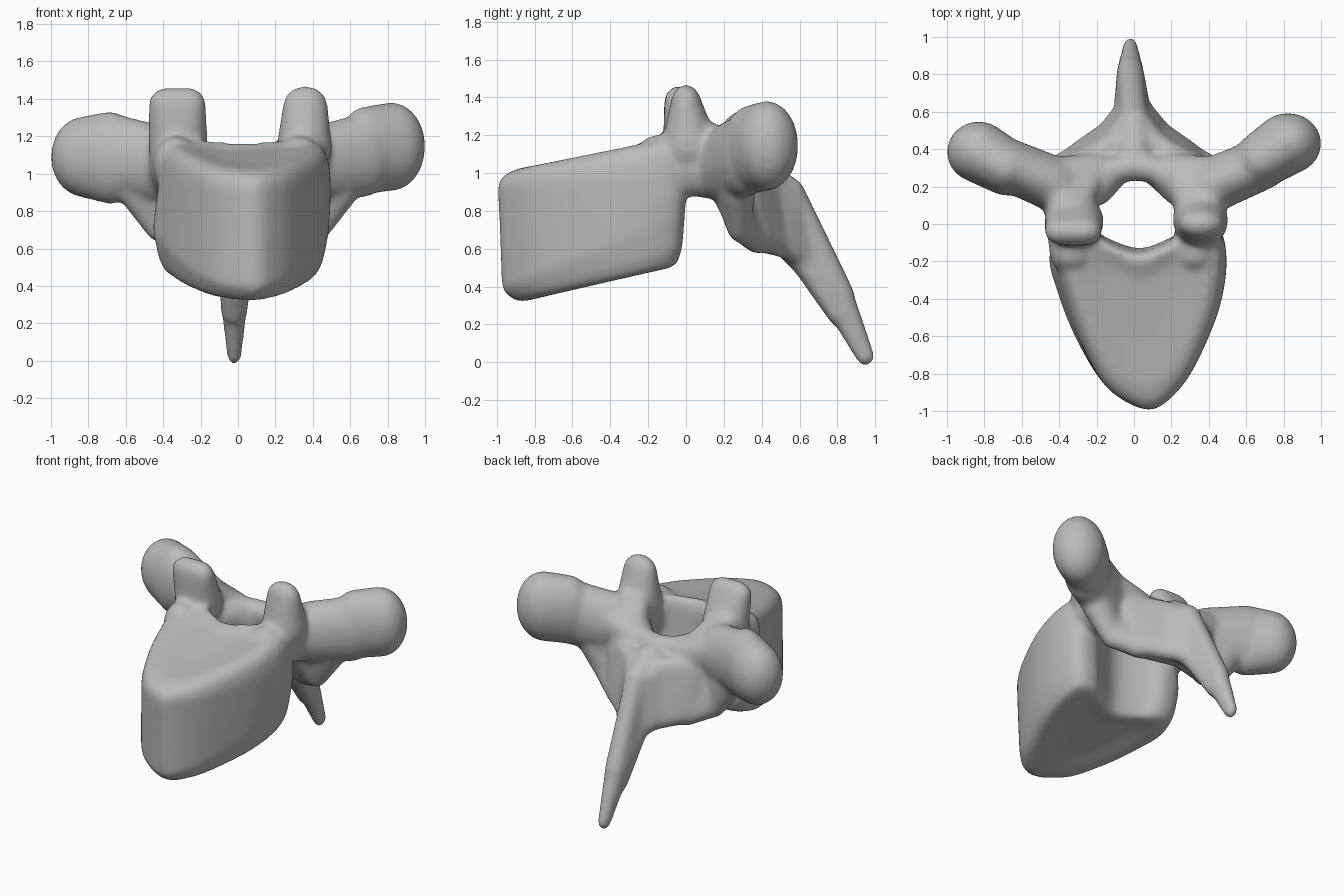
import bpy, bmesh
from mathutils import Vector, Matrix

cube = bpy.data.objects.get("Cube")
if cube:
    bpy.data.objects.remove(cube, do_unlink=True)

bone = bpy.data.materials.new("bone_grey")
bone.use_nodes = True
GREY = (0.5, 0.5, 0.5, 1)
bone.diffuse_color = GREY
bone.node_tree.nodes["Principled BSDF"].inputs["Base Color"].default_value = GREY

solid = bmesh.new()  # all parts overlap here and are fused afterwards


def add(part):
    bmesh.ops.recalc_face_normals(part, faces=part.faces)
    mesh = bpy.data.meshes.new("part")
    part.to_mesh(mesh)
    part.free()
    solid.from_mesh(mesh)
    bpy.data.meshes.remove(mesh)


def hull(*blobs):
    """Convex skin around ellipsoids given as (centre, radii)."""
    part = bmesh.new()
    for centre, radii in blobs:
        bmesh.ops.create_icosphere(part, subdivisions=3, radius=1,
                                   matrix=Matrix.LocRotScale(Vector(centre), None, Vector(radii)))
    result = bmesh.ops.convex_hull(part, input=part.verts)
    junk = {v for v in result["geom_interior"] if isinstance(v, bmesh.types.BMVert)}
    bmesh.ops.delete(part, geom=list(junk), context="VERTS")
    add(part)


def rounded(points, steps=4):
    """Closed smooth curve through the points."""
    pts = [Vector(p) for p in points]
    curve = []
    for i, b in enumerate(pts):
        a, c, d = pts[i - 1], pts[(i + 1) % len(pts)], pts[(i + 2) % len(pts)]
        for k in range(steps):
            t = k / steps
            curve.append(b + (c - a) * t / 2 + (a - b * 2.5 + c * 2 - d / 2) * t * t
                         + (b * 1.5 - c * 1.5 + d / 2 - a / 2) * t ** 3)
    return curve


def body():
    """Heart-shaped block whose top and bottom rise towards the back."""
    outline = rounded([(-.465, -.2), (-.42, -.37), (-.34, -.58), (-.2, -.83), (-.07, -.94),
                       (.09, -.995), (.21, -.92), (.31, -.79), (.41, -.58), (.47, -.4), (.495, -.2),
                       (.46, -.04), (.33, -.01), (.2, -.08), (.03, -.14), (-.16, -.08),
                       (-.28, -.01), (-.42, -.04)])
    # (outline scale, height fraction, vertical shift, y shift)
    levels = [(.4, 0, .03, 0), (.72, 0, .01, .02), (.85, 0, .02, .02), (.92, 0, .085, .02),
              (.98, 0, .22, .01), (1, .55, 0, .01), (1, 1, -.16, 0), (.97, 1, -.07, 0),
              (.91, 1, -.02, 0), (.8, 1, .005, 0), (.4, 1, -.02, 0)]
    part = bmesh.new()
    rings = []
    for scale, t, dz, dy in levels:
        ring = []
        for x, y in outline:
            px, py = .03 + (x - .03) * scale, -.4 + (y + .4) * scale + dy
            if px < 0:
                px *= 1 - .1 * t  # the right side leans in towards the top
            back = py + .95
            shift = dz * (.45 + .85 * back)  # edges grow softer towards the back
            z = (.295 + .22 * back) * (1 - t) + (1.01 + .2 * back) * t + shift
            ring.append(part.verts.new((px, py, z)))
        rings.append(ring)
    for low, high in zip(rings, rings[1:]):
        for i in range(len(outline)):
            j = (i + 1) % len(outline)
            part.faces.new((low[i], low[j], high[j], high[i]))
    part.faces.new(rings[0])
    part.faces.new(rings[-1])
    add(part)


body()

for s in (-1, 1):
    # pedicle joining the body to the arch
    hull(((s * .33, -.17, 1.05), (.12, .1, .15)), ((s * .36, .16, 1.04), (.13, .1, .18)))

    # upper joint process, wider on the right, and side process with a swollen end
    if s > 0:
        hull(((.36, 0, 1.37), (.12, .08, .1)), ((.355, .02, 1.14), (.15, .15, .14)))
        hull(((.823, .43, 1.145), (.18, .165, .238)), ((.68, .34, 1.125), (.15, .15, .235)))
    else:
        hull(((-.38, -.04, 1.375), (.1, .075, .085)), ((-.26, -.04, 1.37), (.09, .075, .09)),
             ((-.32, .02, 1.14), (.16, .14, .14)))
        hull(((-.83, .385, 1.09), (.172, .165, .215)), ((-.68, .3, 1.085), (.15, .15, .25)))
    hull(((s * .68, .32, 1.1), (.14, .14, .225)), ((s * .42, .21, 1.05), (.14, .15, .21)))
    # slope from the upper joint process onto the arch
    hull(((s * .35, .05, 1.22), (.1, .08, .08)), ((s * .3, .15, 1.06), (.12, .08, .12)),
         ((s * .42, .26, 1.08), (.1, .1, .13)), ((s * .2, .3, 1.02), (.08, .08, .1)))

    # web below the side process, running into the lower joint process
    hull(((s * .55, .27, .95), (.1, .1, .15)), ((s * .42, .28, .74), (.085, .07, .11)),
         ((s * .36, .22, .98), (.1, .1, .1)))

    # sloping arch plate
    hull(((s * .38, .2, 1.08), (.1, .08, .1)), ((.02 + s * .25, .17, 1.02), (.12, .08, .12)),
         ((.01 + s * .13, .28, 1.04), (.08, .07, .08)), ((s * .41, .29, .73), (.08, .07, .1)),
         ((s * .27, .38, .64), (.07, .07, .07)), ((0, .38, .9), (.07, .07, .07)))
    hull(((.01 + s * .13, .285, 1.04), (.08, .07, .08)), ((.01, .31, 1.03), (.08, .08, .08)),
         ((s * .27, .38, .65), (.07, .07, .07)), ((0, .46, .64), (.07, .07, .07)))
    # flare from arch to spine
    hull(((s * .32, .3, .96), (.07, .07, .1)), ((s * .28, .38, .67), (.07, .07, .08)),
         ((s * .08, .45, .95), (.06, .06, .07)), ((s * .08, .54, .6), (.06, .05, .06)))
    hull(((s * .13, .41, .94), (.06, .06, .08)), ((s * .13, .5, .64), (.06, .06, .08)),
         ((0, .58, .87), (.07, .06, .07)), ((0, .65, .55), (.08, .05, .07)))

# spine process tapering down and back
hull(((0, .4, 1.0), (.09, .08, .08)), ((0, .53, .62), (.09, .07, .07)),
     ((0, .57, .89), (.08, .06, .08)), ((-.01, .64, .51), (.1, .06, .08)))
hull(((0, .58, .87), (.07, .06, .08)), ((-.01, .62, .53), (.1, .06, .08)),
     ((-.02, .83, .34), (.07, .065, .09)), ((-.02, .8, .25), (.07, .05, .06)))
hull(((-.02, .83, .29), (.07, .075, .11)), ((-.02, .948, .028), (.04, .052, .05)))

# fuse the parts and soften the joins
mesh = bpy.data.meshes.new("vertebra")
solid.to_mesh(mesh)
solid.free()
mesh.materials.append(bone)
vertebra = bpy.data.objects.new("vertebra", mesh)
bpy.context.collection.objects.link(vertebra)
remesh = vertebra.modifiers.new("fuse", "REMESH")
remesh.mode = "VOXEL"
remesh.voxel_size = .015
remesh.use_smooth_shade = True
soften = vertebra.modifiers.new("soften", "SMOOTH")
soften.factor = .5
soften.iterations = 22
